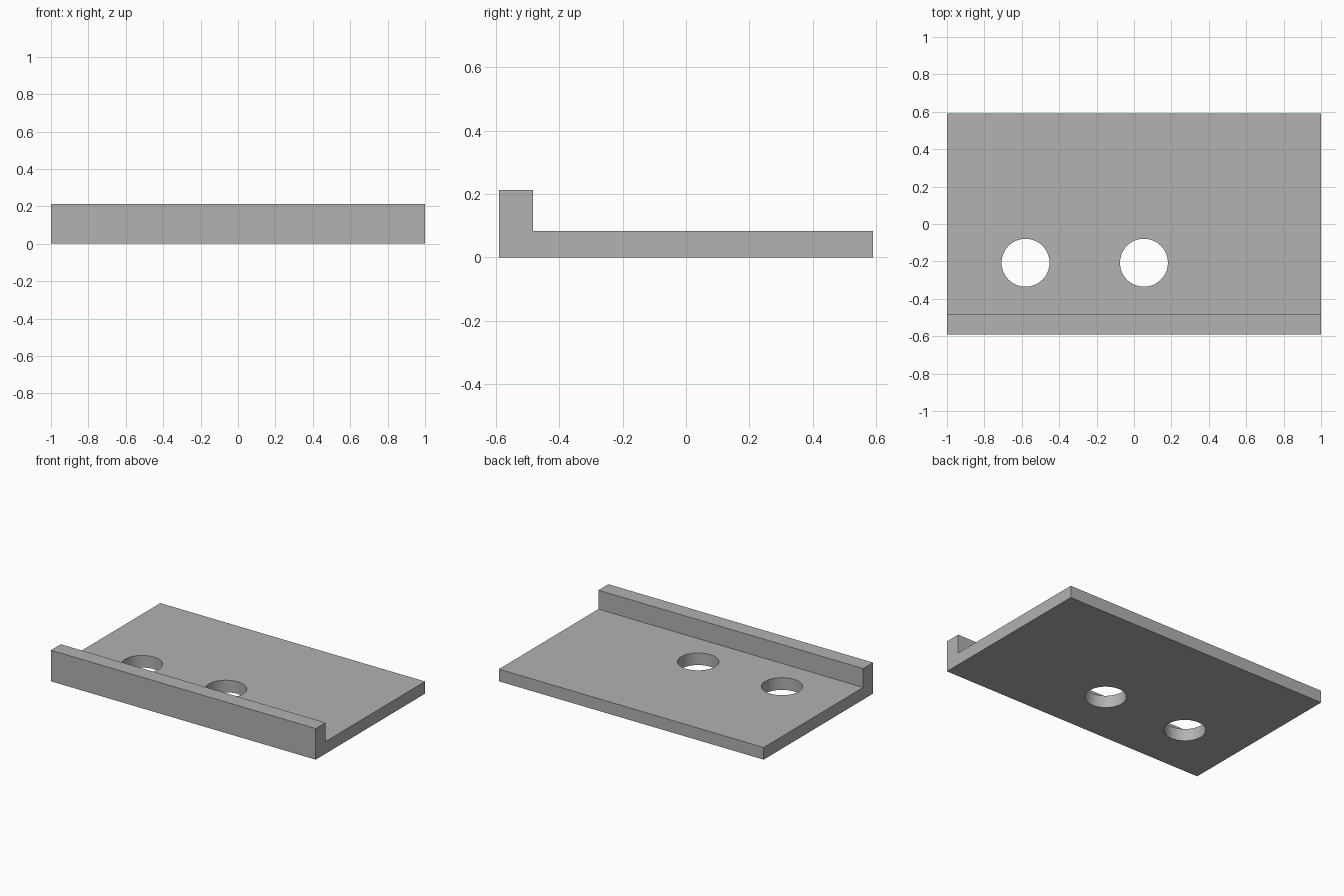
import bpy
import bmesh

cube = bpy.data.objects.get("Cube")
if cube:
    bpy.data.objects.remove(cube, do_unlink=True)

LENGTH = 2.0
FRONT, BACK, LIP_BACK = -0.59, 0.59, -0.483
PLATE_TOP, LIP_TOP = 0.083, 0.212
HOLE_RADIUS, HOLE_Y = 0.128, -0.207
HOLES = {"right_hole_cutter": -0.58, "left_hole_cutter": 0.053}

grey = bpy.data.materials.new("light_grey")
grey.use_nodes = True
colour = (0.445, 0.445, 0.445, 1)
grey.diffuse_color = colour
grey.node_tree.nodes["Principled BSDF"].inputs["Base Color"].default_value = colour

# L-shaped side profile extruded along the length
profile = [(FRONT, 0), (BACK, 0), (BACK, PLATE_TOP),
           (LIP_BACK, PLATE_TOP), (LIP_BACK, LIP_TOP), (FRONT, LIP_TOP)]
bm = bmesh.new()
face = bm.faces.new([bm.verts.new((-LENGTH / 2, y, z)) for y, z in profile])
side = bmesh.ops.extrude_face_region(bm, geom=[face])["geom"]
bmesh.ops.translate(bm, vec=(LENGTH, 0, 0),
                    verts=[v for v in side if isinstance(v, bmesh.types.BMVert)])
bmesh.ops.recalc_face_normals(bm, faces=bm.faces)
mesh = bpy.data.meshes.new("lipped_plate")
bm.to_mesh(mesh)
bm.free()
mesh.materials.append(grey)
plate = bpy.data.objects.new("lipped_plate", mesh)
bpy.context.collection.objects.link(plate)

# Two round through-holes
cutters = []
for name, x in HOLES.items():
    bpy.ops.mesh.primitive_cylinder_add(vertices=64, radius=HOLE_RADIUS, depth=0.5,
                                        location=(x, HOLE_Y, 0))
    cutter = bpy.context.object
    cutter.name = name
    cutter.hide_render = True
    cutter.data.materials.append(grey)
    cutters.append(cutter)
    cut = plate.modifiers.new(name, 'BOOLEAN')
    cut.operation = 'DIFFERENCE'
    cut.solver = 'EXACT'
    cut.object = cutter

# Bake the cuts and drop the cutters
bpy.ops.object.select_all(action='DESELECT')
plate.select_set(True)
bpy.context.view_layer.objects.active = plate
for name in HOLES:
    bpy.ops.object.modifier_apply(modifier=name)
for cutter in cutters:
    bpy.data.objects.remove(cutter, do_unlink=True)
bpy.ops.object.shade_smooth_by_angle()
